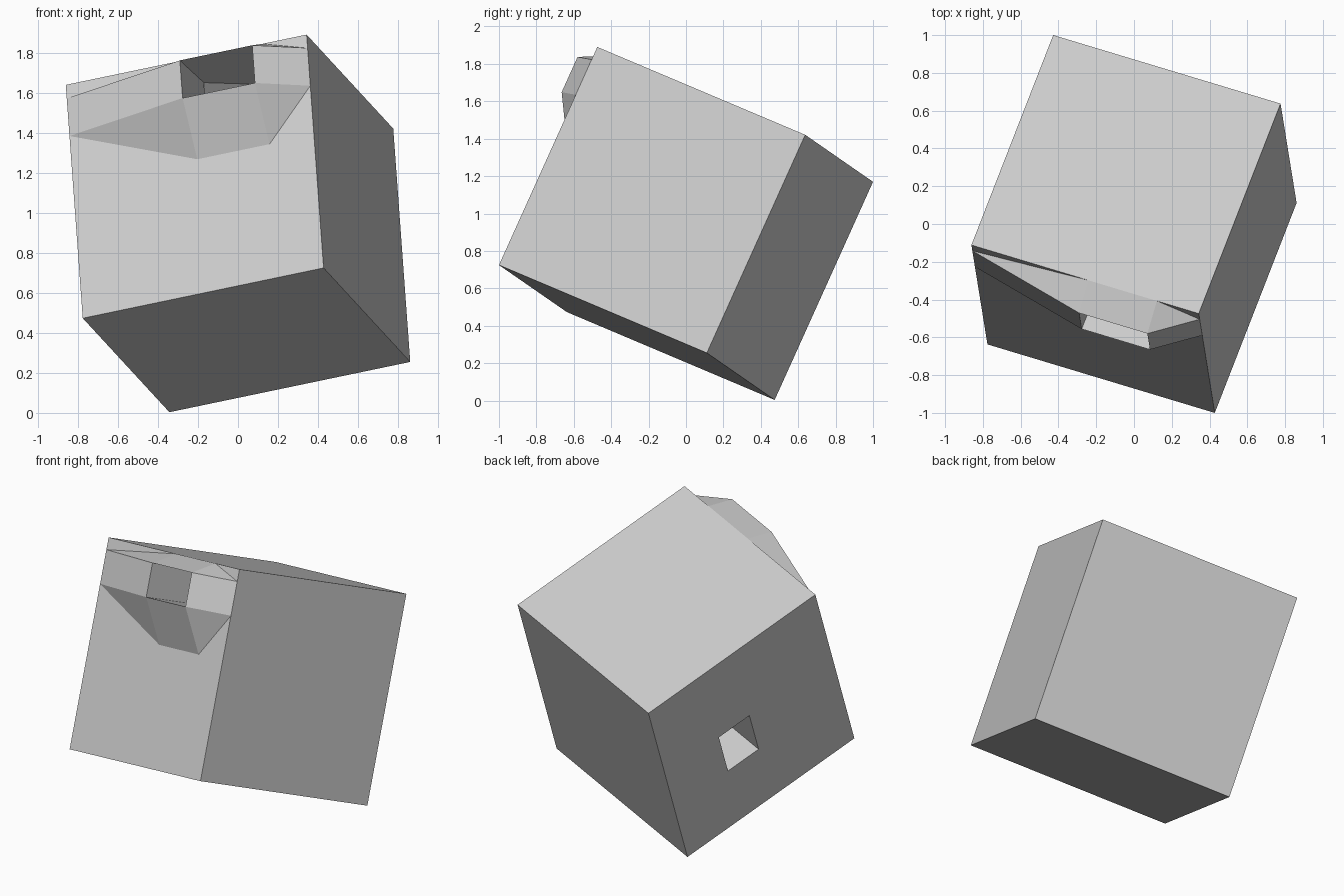
import bpy, bmesh
from mathutils import Matrix, Vector

if "Cube" in bpy.data.objects:
    bpy.data.objects.remove(bpy.data.objects["Cube"])

S = 0.641                      # half side of the cube
# Tilted frame shared by all parts
u = Vector((0.939, -0.283, 0.196)).normalized()
v = Vector((0.336, 0.868, -0.367))
v = (v - u * v.dot(u)).normalized()
w = u.cross(v)
FRAME = Matrix.Translation((0, 0, 0.947)) @ Matrix((u, v, w)).transposed().to_4x4()


def make(name, polys, inward=False):
    """Flat-faced object from polygons given in the tilted frame."""
    bm = bmesh.new()
    for poly in polys:
        bm.faces.new([bm.verts.new(FRAME @ Vector(p)) for p in poly])
    bmesh.ops.remove_doubles(bm, verts=bm.verts, dist=1e-4)
    bmesh.ops.recalc_face_normals(bm, faces=bm.faces)
    if inward:
        bmesh.ops.reverse_faces(bm, faces=bm.faces)
    me = bpy.data.meshes.new(name)
    bm.to_mesh(me)
    bm.free()
    ob = bpy.data.objects.new(name, me)
    bpy.context.collection.objects.link(ob)
    return ob


def bands(rings, closed=True):
    """Quads joining successive rings of points."""
    out = []
    for a, b in zip(rings, rings[1:]):
        n = len(a)
        for i in range(n if closed else n - 1):
            j = (i + 1) % n
            out.append([a[i], a[j], b[j], b[i]])
    return out


# Key positions of the spout
U1, U2 = 0.02, 0.405
W0, W1, W2 = 0.09, 0.36, 0.567
OUT = -0.805
lip = [(U1, OUT, W2), (U2, OUT, W2), (U2, OUT, W1), (U1, OUT, W1)]
x1, x2 = (U1, -S, S), (U2, -S, S)
b1, b2 = (U1, -S, W0), (U2, -S, W0)
lt, lb = (-S, -S, W2), (-S, -S, W1)
rt, rb = (S, -S, W2), (S, -S, W1)

# Cube corners
A, B, C, D = (-S, -S, S), (S, -S, S), (S, S, S), (-S, S, S)
E, F, G, H = (-S, -S, -S), (S, -S, -S), (S, S, -S), (-S, S, -S)

# Left side opening: front-top, back-top, back-bottom, front-bottom
hole = [(-S, -0.005, 0.087), (-S, 0.23, 0.087),
        (-S, 0.23, -0.213), (-S, -0.005, -0.213)]

# Body: cube with an opening in the left side and behind the spout
make("body",
     [[A, B, C, D], [E, F, G, H], [B, C, G, F], [D, C, G, H],
      [A, lt, x1], [B, rt, x2], [E, F, rb, b2, b1, lb]]
     + bands([[A, D, H, E], hole]))

# Spout: flared bulge on the front with an open mouth
tl, tr, br, bl = lip
make("spout", [
    [x1, x2, tr, tl], [x1, lt, tl], [x2, rt, tr],
    [lt, lb, bl, tl], [rt, rb, br, tr],
    [b1, b2, br, bl], [b1, lb, bl], [b2, rb, br]])

# Tunnel: runs in from the mouth and bends to the left side opening
bend = [(U1, -0.445, 0.59), (U2, -0.2, 0.59), (U2, -0.2, W1), (U1, -0.445, W1)]
inner = [(-0.3, y, z) for _, y, z in hole]
make("tunnel", bands([lip, bend, inner, hole]), inward=True)
